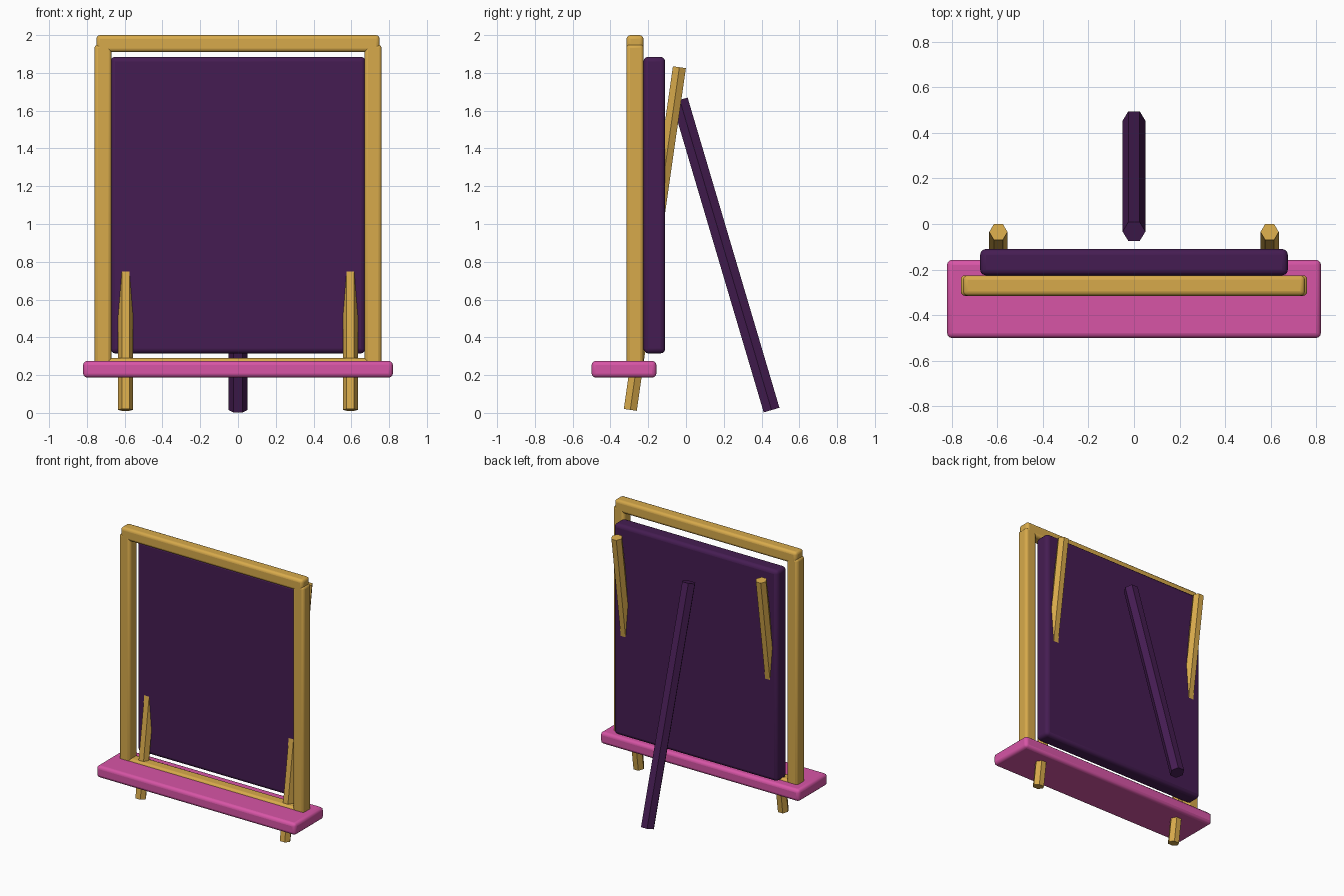
import bpy
from mathutils import Vector

if "Cube" in bpy.data.objects:
    bpy.data.objects.remove(bpy.data.objects["Cube"])


def material(name, rgb):
    m = bpy.data.materials.new(name)
    m.diffuse_color = (*rgb, 1)
    m.use_nodes = True
    m.node_tree.nodes["Principled BSDF"].inputs["Base Color"].default_value = m.diffuse_color
    return m


GOLD = material("gold", (0.68, 0.40, 0.07))
PURPLE = material("purple", (0.06, 0.012, 0.085))
PINK = material("pink", (0.68, 0.09, 0.38))


def box(name, lo, hi, mat, bevel):
    """Rounded box between two corners."""
    lo, hi = Vector(lo), Vector(hi)
    bpy.ops.mesh.primitive_cube_add(size=1, location=(lo + hi) / 2)
    o = bpy.context.object
    o.name = name
    o.scale = hi - lo
    bpy.ops.object.transform_apply(location=False, rotation=False, scale=True)
    mod = o.modifiers.new("bevel", "BEVEL")
    mod.width = bevel
    mod.segments = 3
    bpy.ops.object.shade_smooth_by_angle()
    o.data.materials.append(mat)


def leg(name, x, bottom, top, radius, mat):
    """Six-sided pole leaning in the y-z plane, corners to the left and right."""
    a, b = Vector((x, *bottom)), Vector((x, *top))
    d = b - a
    bpy.ops.mesh.primitive_cylinder_add(vertices=6, radius=radius, depth=d.length)
    o = bpy.context.object
    o.name = name
    # turn the hexagon so its corners point along x
    o.rotation_euler = (0, 0, 0.5235988)
    bpy.ops.object.transform_apply(rotation=True)
    o.location = (a + b) / 2
    o.rotation_euler = (Vector((0, 0, 1)).rotation_difference(d)).to_euler()
    o.data.materials.append(mat)


# board and tray
box("board_panel", (-0.675, -0.225, 0.315), (0.675, -0.11, 1.885), PURPLE, 0.025)
box("tray", (-0.82, -0.50, 0.187), (0.82, -0.157, 0.275), PINK, 0.022)

# frame rails
for name, z in (("top_rail", 1.91), ("bottom_rail", 0.2)):
    box(name, (-0.75, -0.315, z), (0.75, -0.225, z + 0.09), GOLD, 0.02)

# frame posts and front legs
for side, s in (("left", -1), ("right", 1)):
    x = s * 0.715
    box(side + "_post", (x - 0.045, -0.315, 0.25), (x + 0.045, -0.225, 1.95), GOLD, 0.018)
    leg(side + "_front_leg", s * 0.595, (-0.295, 0.016), (-0.035, 1.83), 0.04, GOLD)

# back leg
leg("back_leg", 0, (0.453, 0.015), (-0.033, 1.657), 0.05, PURPLE)
